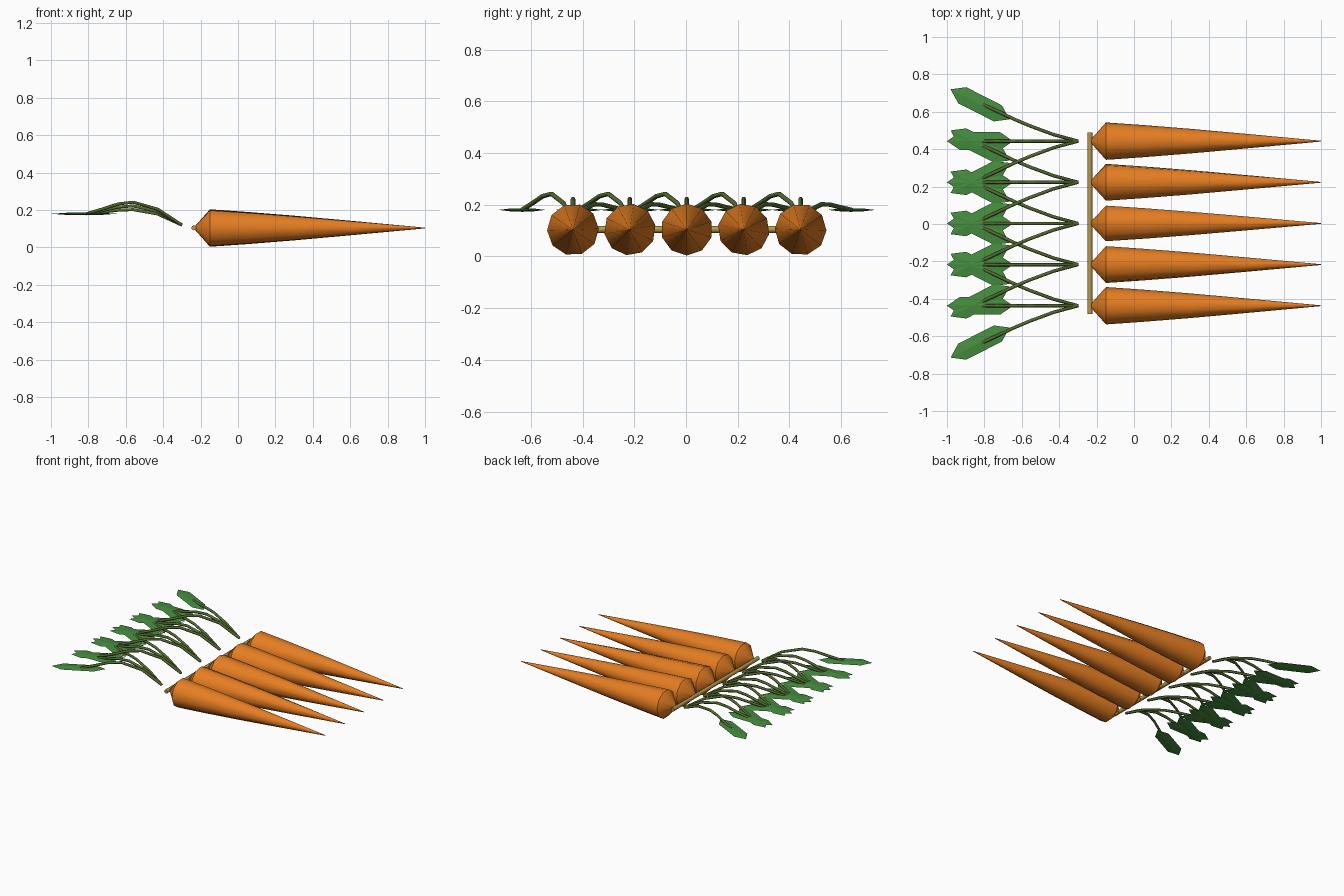
import bpy, bmesh, math
from mathutils import Matrix, Vector

if "Cube" in bpy.data.objects:
    bpy.data.objects.remove(bpy.data.objects["Cube"])


def srgb(r, g, b):
    def lin(c):
        c /= 255
        return c / 12.92 if c <= 0.04045 else ((c + 0.055) / 1.055) ** 2.4
    return (lin(r), lin(g), lin(b), 1)


def material(name, *rgb):
    m = bpy.data.materials.new(name)
    m.diffuse_color = srgb(*rgb)
    m.use_nodes = True
    m.node_tree.nodes["Principled BSDF"].inputs["Base Color"].default_value = m.diffuse_color
    return m


ORANGE = material("carrot orange", 230, 126, 34)
LEAF = material("leaf green", 70, 142, 64)
STEM = material("stem green", 85, 107, 47)
TWINE = material("twine tan", 184, 154, 76)


def add_object(name, bm, mat, smooth=None):
    bmesh.ops.recalc_face_normals(bm, faces=bm.faces)
    mesh = bpy.data.meshes.new(name)
    bm.to_mesh(mesh)
    bm.free()
    mesh.materials.append(mat)
    ob = bpy.data.objects.new(name, mesh)
    bpy.context.collection.objects.link(ob)
    if smooth:
        bpy.ops.object.select_all(action='DESELECT')
        ob.select_set(True)
        bpy.context.view_layer.objects.active = ob
        bpy.ops.object.shade_smooth_by_angle(angle=math.radians(smooth))
    return ob


def skin(bm, rings):
    """Join vertex rings into a closed tube."""
    n = len(rings[0])
    for a, b in zip(rings, rings[1:]):
        for i in range(n):
            j = (i + 1) % n
            bm.faces.new((a[i], a[j], b[j], b[i]))
    bm.faces.new(rings[0])
    bm.faces.new(rings[-1])


def carrot(name, y, turn):
    bm = bmesh.new()
    profile = [(-0.232, 0.008), (-0.15, 0.1), (0.05, 0.086),
               (0.3, 0.066), (0.6, 0.039), (1.0, 0.002)]
    rings = [[bm.verts.new((x, y + r * math.cos(turn + i * math.tau / 10),
                            0.104 + r * math.sin(turn + i * math.tau / 10)))
              for i in range(10)] for x, r in profile]
    skin(bm, rings)
    add_object(name, bm, ORANGE, 45)


def stem(name, y, side):
    # the three stems of a tuft arch to different heights
    arch = {-1: 1.0, 0: 0.68, 1: 0.36}[side]
    path = [(-0.30, 0, 0.12, 0), (-0.43, 0.035, 0.165, 0.04),
            (-0.56, 0.083, 0.18, 0.062), (-0.64, 0.117, 0.181, 0.052),
            (-0.72, 0.155, 0.18, 0.027), (-0.81, 0.197, 0.18, 0)]
    pts = [Vector((x, y + side * dy, z + arch * dz)) for x, dy, z, dz in path]
    bm = bmesh.new()
    rings = []
    for k, p in enumerate(pts):
        d = (pts[min(k + 1, len(pts) - 1)] - pts[max(k - 1, 0)]).normalized()
        u = d.cross(Vector((0, 0, 1))).normalized()
        v = u.cross(d)
        rings.append([bm.verts.new(p + 0.009 * (math.cos(a) * u + math.sin(a) * v))
                      for a in (i * math.tau / 6 for i in range(6))])
    skin(bm, rings)
    add_object(name, bm, STEM, 65)


def leaf(name, y, side):
    # thin six-sided lens
    bm = bmesh.new()
    rim = [bm.verts.new(c + (0,)) for c in
           [(0.177, 0), (0.107, 0.048), (-0.107, 0.048),
            (-0.177, 0), (-0.107, -0.048), (0.107, -0.048)]]
    for h in (0.006, -0.006):
        ridge = [bm.verts.new((x, 0, h)) for x in (0.09, -0.09)]
        f, b = ridge
        for tri in ((0, 1, f), (5, 0, f), (2, 3, b), (3, 4, b)):
            bm.faces.new([rim[t] if isinstance(t, int) else t for t in tri])
        bm.faces.new((rim[1], rim[2], b, f))
        bm.faces.new((rim[4], rim[5], f, b))
    bm.transform(Matrix.Translation((-0.823, y + side * 0.197, 0.18))
                 @ Matrix.Rotation(-side * math.radians(27), 4, 'Z'))
    add_object(name, bm, LEAF)


# five carrots, each with a tuft of three stems and leaves
for i in range(5):
    y = (i - 2) * 0.22 + 0.003
    carrot(f"carrot_{i + 1}", y, math.radians(90 + 8 * (i - 2)))
    for side in (-1, 0, 1):
        stem(f"stem_{i + 1}_{side + 2}", y, side)
        leaf(f"leaf_{i + 1}_{side + 2}", y, side)

# rod of twine tying the crowns together
bm = bmesh.new()
bmesh.ops.create_cone(bm, cap_ends=True, segments=8, radius1=0.0135,
                      radius2=0.0135, depth=0.97,
                      matrix=Matrix.Translation((-0.236, 0.003, 0.105))
                      @ Matrix.Rotation(math.pi / 2, 4, 'X'))
add_object("twine_tie", bm, TWINE, 50)
